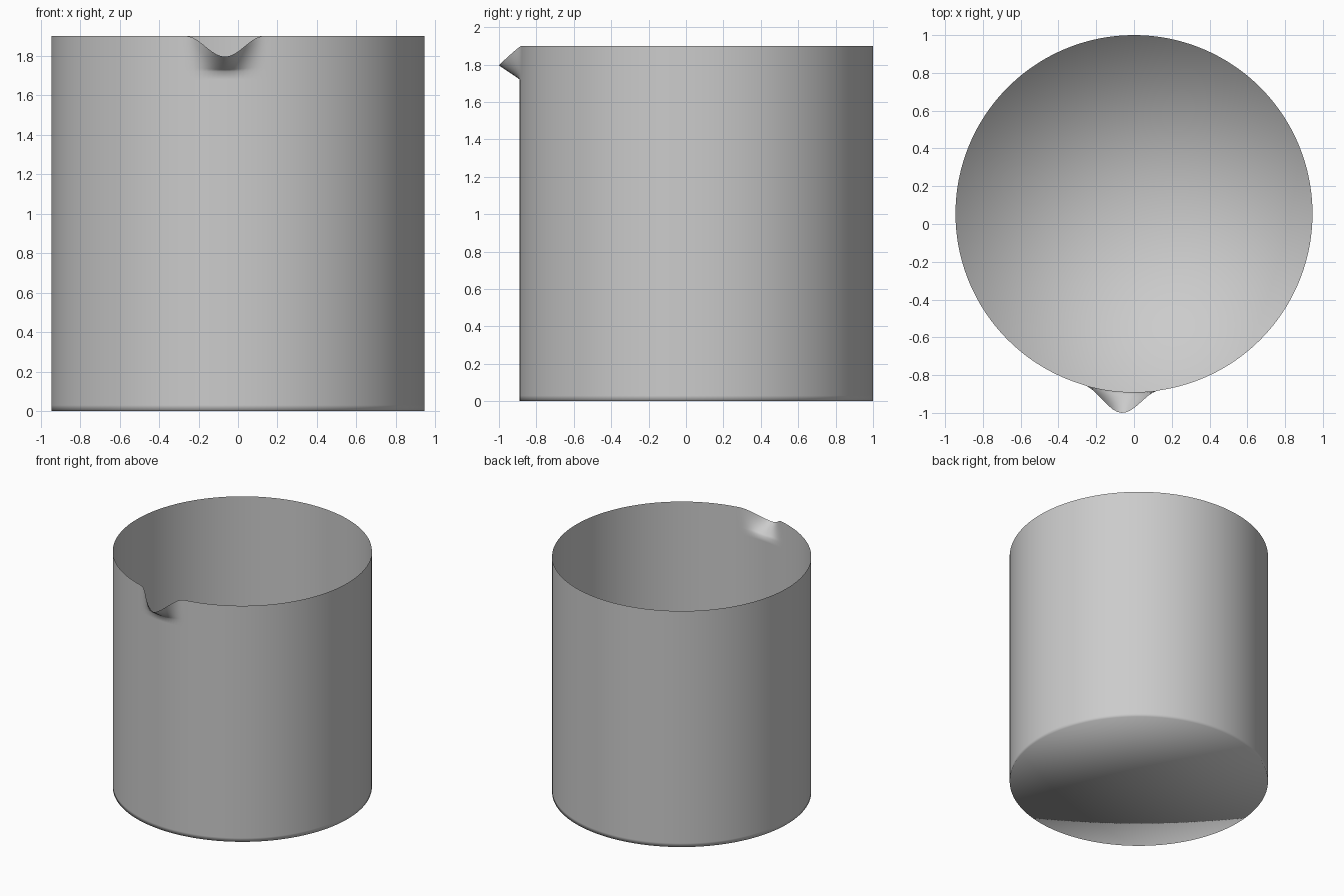
import bpy, bmesh, math

if "Cube" in bpy.data.objects:
    bpy.data.objects.remove(bpy.data.objects["Cube"])

RADIUS, CENTRE_Y, HEIGHT = 0.945, 0.055, 1.9
SIDES = 256
SPOUT_X, SPOUT_HALF, SPOUT_BASE = -0.066, 0.2, 1.72
SPOUT_OUT, SPOUT_DROP = 0.112, 0.105


def spout_weight(x, y):
    """Smooth bump around the pouring lip on the front side."""
    d = abs(x - SPOUT_X) / SPOUT_HALF
    if y > 0 or d >= 1:
        return 0.0
    return 0.5 * (1 + math.cos(math.pi * d))


bm = bmesh.new()

# Thin wall: rings from the floor to the rim, the top ones pulled out into the lip
STEPS = 8
levels = [0, 0.03, 0.8, 1.68] + [
    SPOUT_BASE + (HEIGHT - SPOUT_BASE) * i / STEPS for i in range(STEPS + 1)]
tip_angle = -math.pi / 2 + math.asin(SPOUT_X / RADIUS)
rings = []
for z in levels:
    t = max(0.0, (z - SPOUT_BASE) / (HEIGHT - SPOUT_BASE))
    ring = []
    for i in range(SIDES):
        a = tip_angle + 2 * math.pi * i / SIDES
        x, y = RADIUS * math.cos(a), CENTRE_Y + RADIUS * math.sin(a)
        f = spout_weight(x, y) * t
        ring.append(bm.verts.new((x, y - SPOUT_OUT * f, z - SPOUT_DROP * f)))
    rings.append(ring)
for low, high in zip(rings, rings[1:]):
    for i in range(SIDES):
        j = (i + 1) % SIDES
        bm.faces.new((low[i], low[j], high[j], high[i]))

# Flat floor
centre = bm.verts.new((0, CENTRE_Y, 0))
for i in range(SIDES):
    bm.faces.new((centre, rings[0][(i + 1) % SIDES], rings[0][i]))

for face in bm.faces:
    face.smooth = True
mesh = bpy.data.meshes.new("beaker")
bm.to_mesh(mesh)
bm.free()
beaker = bpy.data.objects.new("beaker", mesh)
bpy.context.collection.objects.link(beaker)
